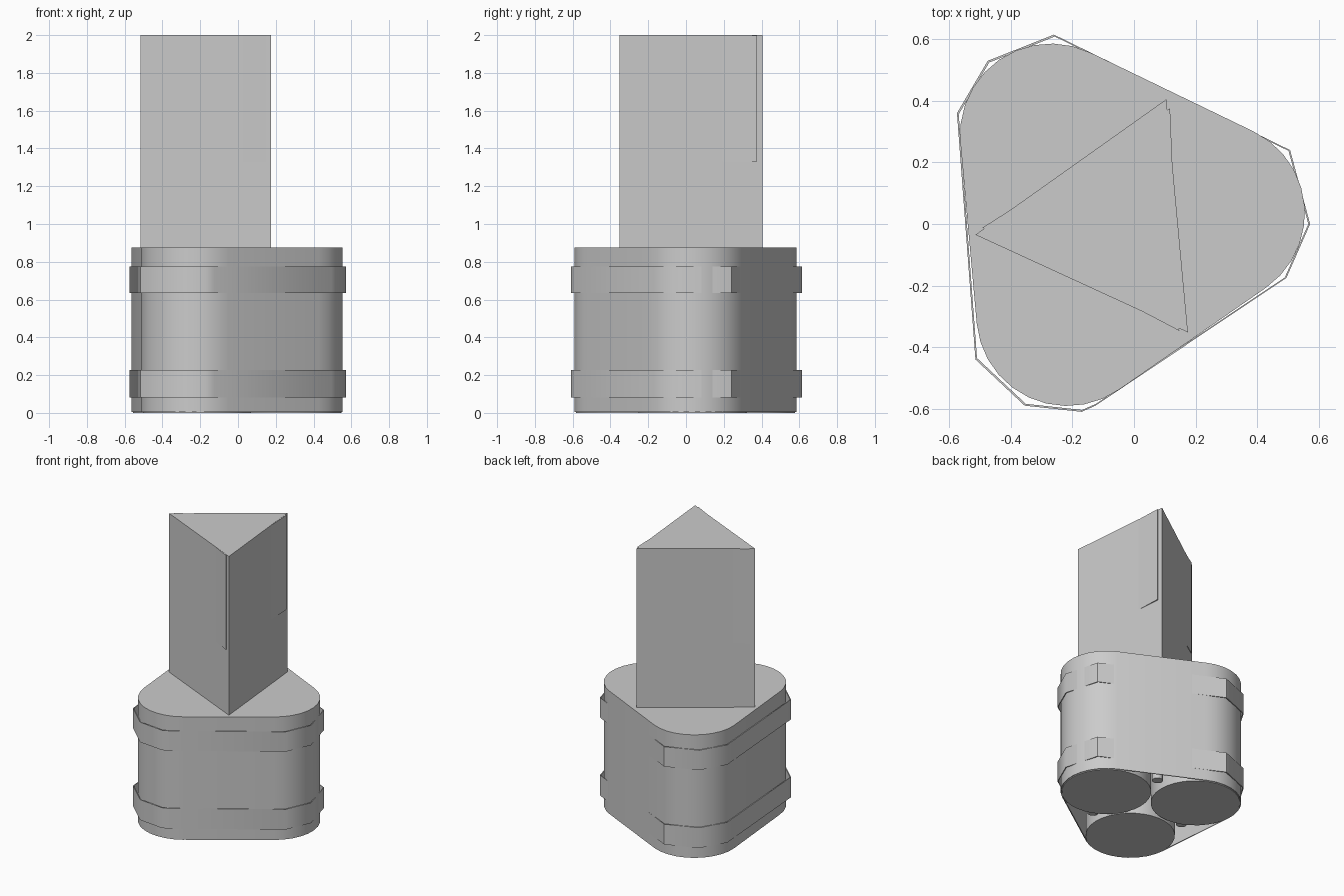
import bpy, bmesh, math
from mathutils import Vector

if "Cube" in bpy.data.objects:
    bpy.data.objects.remove(bpy.data.objects["Cube"])

R = 0.293
CENTRES = [Vector((-0.27, 0.291)), Vector((-0.217, -0.296)), Vector((0.26, 0.035))]  # counter-clockwise


def finish(name, bm, smooth=True):
    bmesh.ops.recalc_face_normals(bm, faces=bm.faces)
    me = bpy.data.meshes.new(name)
    bm.to_mesh(me)
    bm.free()
    ob = bpy.data.objects.new(name, me)
    bpy.context.collection.objects.link(ob)
    if smooth:
        bpy.ops.object.select_all(action='DESELECT')
        ob.select_set(True)
        bpy.context.view_layer.objects.active = ob
        bpy.ops.object.shade_smooth_by_angle(angle=math.radians(40))
    return ob


def ring(bm, pts, z):
    return [bm.verts.new((p[0], p[1], z)) for p in pts]


def bridge(bm, a, b):
    n = len(a)
    for i in range(n):
        j = (i + 1) % n
        bm.faces.new((a[i], a[j], b[j], b[i]))


def prism(name, pts, z0, z1, smooth=True):
    bm = bmesh.new()
    a, b = ring(bm, pts, z0), ring(bm, pts, z1)
    bridge(bm, a, b)
    bm.faces.new(a)
    bm.faces.new(b)
    return finish(name, bm, smooth)


def circle(c, r, n=32):
    return [(c[0] + r * math.cos(2 * math.pi * i / n),
             c[1] + r * math.sin(2 * math.pi * i / n)) for i in range(n)]


def out_normal(i):
    d = (CENTRES[(i + 1) % 3] - CENTRES[i]).normalized()
    return Vector((d.y, -d.x))


def wrap(r, steps=10):
    """Rounded triangle hugging the three cylinders."""
    pts = []
    for i, c in enumerate(CENTRES):
        n = out_normal(i - 1)
        start = math.atan2(n.y, n.x)
        m = out_normal(i)
        sweep = (math.atan2(m.y, m.x) - start) % (2 * math.pi)
        for k in range(steps + 1):
            a = start + sweep * k / steps
            pts.append((c.x + r * math.cos(a), c.y + r * math.sin(a)))
    return pts


# Wrapping shell: closed top, open bottom, thin wall
bm = bmesh.new()
outer, inner = wrap(R + 0.002), wrap(R - 0.004)
o0, o1 = ring(bm, outer, 0.004), ring(bm, outer, 0.875)
i0, i1 = ring(bm, inner, 0.004), ring(bm, inner, 0.865)
bridge(bm, o0, o1)
bridge(bm, i1, i0)
bridge(bm, i0, o0)
bm.faces.new(o1)
bm.faces.new(i1)
finish("wrapping_shell", bm)

# Three bundled cylinders and the thin rods in the gaps between them
for i, c in enumerate(CENTRES):
    prism(f"bundle_cylinder_{i + 1}", circle(c, R - 0.006), 0.0, 0.86)
    mid = (c + CENTRES[(i + 1) % 3]) / 2 + out_normal(i) * 0.17
    prism(f"gap_rod_{i + 1}", circle(mid, 0.035, 12), 0.03, 0.86)

# Two loose straps with a faceted outline
STRAP = [(-0.575, 0.36), (-0.515, -0.44), (-0.355, -0.59), (-0.17, -0.61), (-0.125, -0.59),
         (0.495, -0.175), (0.572, 0.0), (0.507, 0.24), (-0.26, 0.615), (-0.475, 0.53)]
for name, z0, z1 in (("lower_strap", 0.082, 0.226), ("upper_strap", 0.634, 0.775)):
    bm = bmesh.new()
    small = [(x * 0.99, y * 0.99) for x, y in STRAP]
    a, b = ring(bm, STRAP, z0), ring(bm, STRAP, z1)
    c, d = ring(bm, small, z0), ring(bm, small, z1)
    bridge(bm, a, b)
    bridge(bm, d, c)
    bridge(bm, c, a)
    bridge(bm, b, d)
    finish(name, bm)

# Triangular post, with a slightly twisted insert in its upper part
prism("triangular_post", [(-0.515, -0.035), (0.175, -0.352), (0.105, 0.405)], 0.865, 2.0, False)
prism("post_insert", [(-0.492, -0.012), (0.147, -0.347), (0.117, 0.375)], 1.33, 1.999, False)
